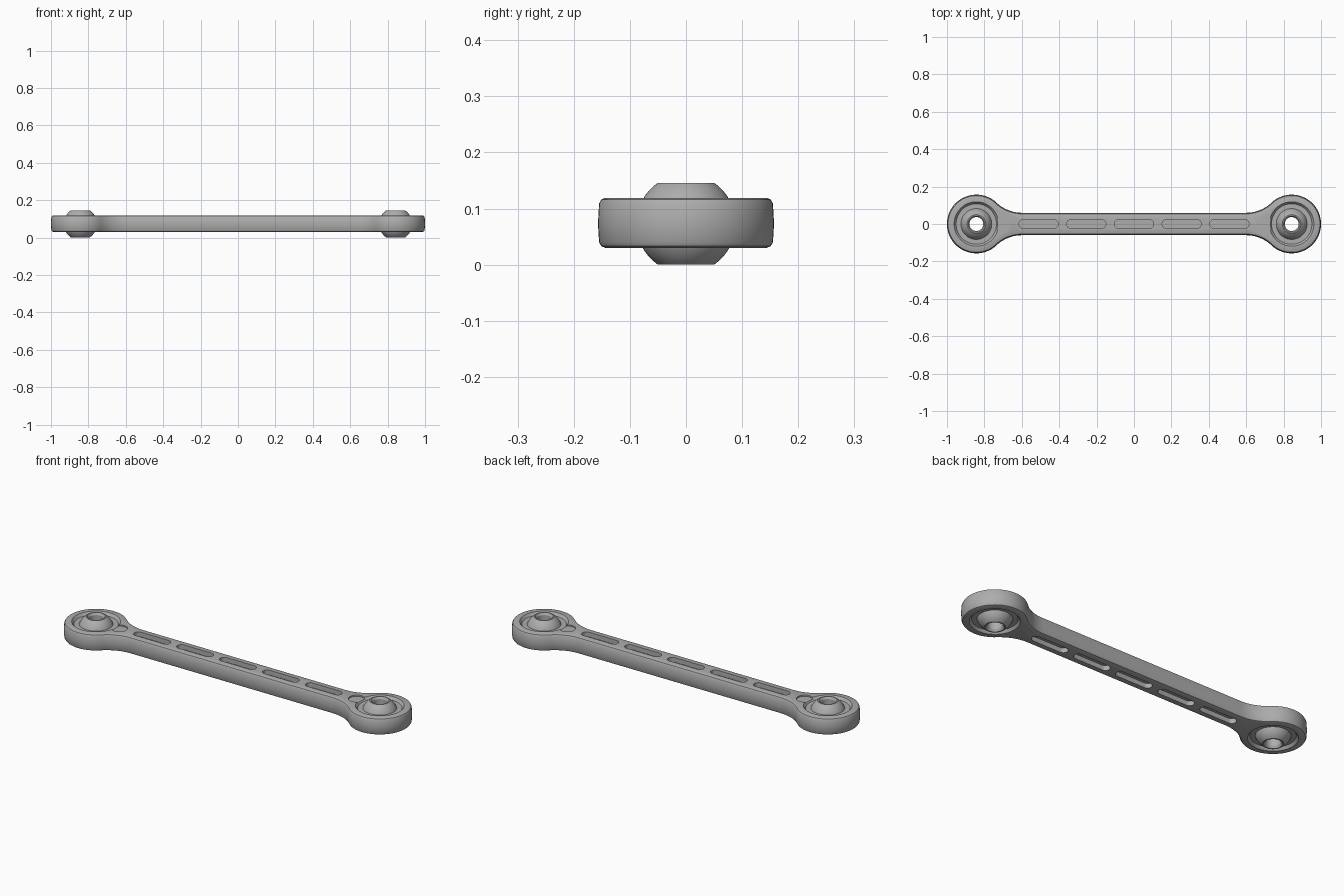
import bpy, bmesh, math
from math import sin, cos, pi

if "Cube" in bpy.data.objects:
    bpy.data.objects.remove(bpy.data.objects["Cube"])

HEAD_X, HEAD_R, ARM_W, NECK_X = 0.843, 0.157, 0.06, 0.6
Z0, Z1, MID = 0.03, 0.119, 0.073

steel = bpy.data.materials.new("grey steel")
steel.use_nodes = True
steel.diffuse_color = (0.42, 0.42, 0.42, 1)
steel.node_tree.nodes["Principled BSDF"].inputs["Base Color"].default_value = (0.42, 0.42, 0.42, 1)


def make(name, bm):
    bmesh.ops.recalc_face_normals(bm, faces=bm.faces)
    mesh = bpy.data.meshes.new(name)
    bm.to_mesh(mesh)
    bm.free()
    mesh.materials.append(steel)
    obj = bpy.data.objects.new(name, mesh)
    bpy.context.collection.objects.link(obj)
    return obj


def loft(bm, loops, closed=False):
    """Skin a list of equal point loops, capped unless they close on themselves."""
    rings = [[bm.verts.new(p) for p in loop] for loop in loops]
    n = len(rings[0])
    pairs = list(zip(rings, rings[1:])) + ([(rings[-1], rings[0])] if closed else [])
    for a, b in pairs:
        for i in range(n):
            bm.faces.new((a[i], a[(i + 1) % n], b[(i + 1) % n], b[i]))
    if not closed:
        bm.faces.new(rings[0])
        bm.faces.new(rings[-1])


def circle(x, r, z, n=48):
    return [(x + r * cos(2 * pi * i / n), r * sin(2 * pi * i / n), z) for i in range(n)]


def arm_outline(inset, z):
    """Straight arm flowing through concave necks into two round heads."""
    r, w = HEAD_R - inset, ARM_W - inset
    dx = HEAD_X - NECK_X
    fillet = (dx * dx + w * w - r * r) / (2 * (r - w))
    end = math.atan2(dx, w + fillet)
    quarter = [(NECK_X + fillet * sin(end * i / 10), w + fillet * (1 - cos(end * i / 10)))
               for i in range(11)]
    start = pi / 2 + end
    quarter += [(HEAD_X + r * cos(start * (1 - i / 24)), r * sin(start * (1 - i / 24)))
                for i in range(1, 25)]
    right = quarter + [(x, -y) for x, y in quarter[-2::-1]]
    return [(x, y, z) for x, y in right] + [(-x, -y, z) for x, y in right]


def slot_outline(x, half_len, r, z):
    s = half_len - r
    arc = [(s + r * sin(pi * i / 12), r * cos(pi * i / 12)) for i in range(13)]
    return [(x + a, b, z) for a, b in arc] + [(x - a, -b, z) for a, b in arc]


def cut(target, name, loops):
    bm = bmesh.new()
    loft(bm, loops)
    cutter = make(name, bm)
    cutter.hide_render = True
    mod = target.modifiers.new(name, "BOOLEAN")
    mod.operation, mod.solver, mod.object = "DIFFERENCE", "EXACT", cutter
    bpy.context.view_layer.objects.active = target
    bpy.ops.object.modifier_apply(modifier=name)
    bpy.data.objects.remove(cutter)


def smooth(obj):
    bpy.ops.object.select_all(action="DESELECT")
    obj.select_set(True)
    bpy.context.view_layer.objects.active = obj
    bpy.ops.object.shade_smooth_by_angle(angle=math.radians(32))


# Link body with softly rounded rims
bm = bmesh.new()
levels = [(0.013, Z0), (0.006, Z0 + 0.003), (0.002, Z0 + 0.01), (0, MID),
          (0.002, Z1 - 0.01), (0.006, Z1 - 0.003), (0.013, Z1)]
loft(bm, [arm_outline(inset, z) for inset, z in levels])
link = make("link_body", bm)

# Row of shallow pockets on both faces of the arm
for i in range(-2, 3):
    for a, b in ((Z1 - 0.025, Z1 + 0.02), (Z0 - 0.02, Z0 + 0.025)):
        cut(link, "pocket_cutter", [slot_outline(i * 0.255, 0.105, 0.023, z) for z in (a, b)])

# Bearing seats, rim recesses and the small dimples beside them
for side in (-1, 1):
    x = side * HEAD_X
    cut(link, "bore_cutter", [circle(x, 0.082, z) for z in (Z0 - 0.05, Z1 + 0.05)])
    cut(link, "top_recess_cutter", [circle(x, r, z) for r, z in ((0.108, Z1 - 0.014), (0.122, Z1 + 0.004))])
    cut(link, "bottom_recess_cutter", [circle(x, r, z) for r, z in ((0.122, Z0 - 0.004), (0.108, Z0 + 0.014))])
    cut(link, "dimple_cutter", [circle(side * 0.705, 0.04, z, 24) for z in (Z1 - 0.007, Z1 + 0.02)])
smooth(link)

# Pierced spherical bearings
BALL_R, FLAT = 0.0885, 0.073
limit = math.asin(FLAT / BALL_R)
for label, side in (("left", 1), ("right", -1)):
    profile = [(BALL_R * cos(t), MID + BALL_R * sin(t))
               for t in (limit * (i / 8 - 1) for i in range(17))]
    profile += [(0.044, MID + FLAT), (0.037, MID + 0.062), (0.037, MID - 0.062), (0.044, MID - FLAT)]
    bm = bmesh.new()
    loft(bm, [circle(side * HEAD_X, r, z) for r, z in profile], closed=True)
    smooth(make(label + "_ball_bearing", bm))
